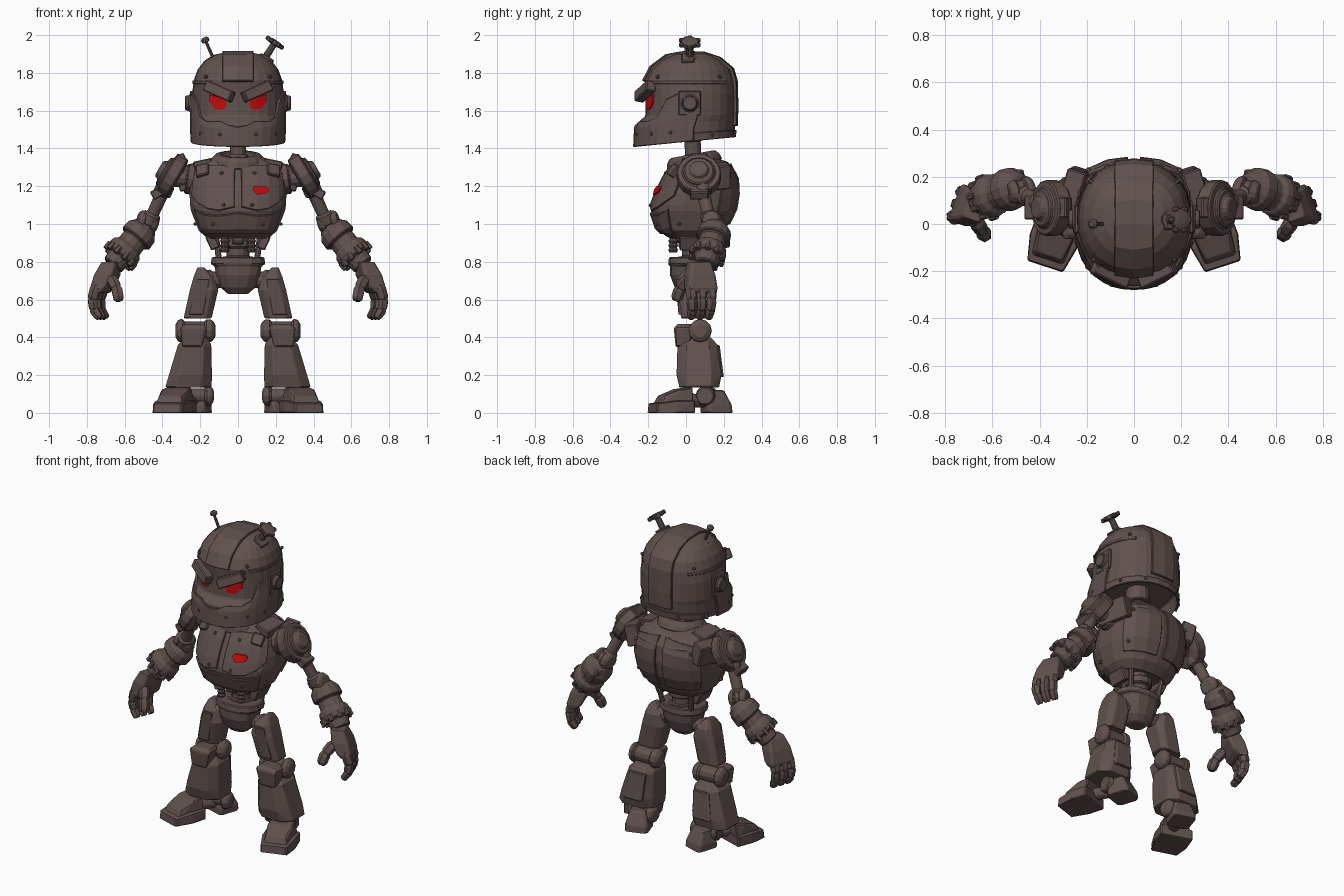
import bpy, bmesh
from math import sin, cos, pi, radians
from mathutils import Vector, Matrix

if "Cube" in bpy.data.objects:
    bpy.data.objects.remove(bpy.data.objects["Cube"])


def material(name, rgb):
    m = bpy.data.materials.new(name)
    m.use_nodes = True
    m.diffuse_color = (*rgb, 1)
    m.node_tree.nodes["Principled BSDF"].inputs["Base Color"].default_value = (*rgb, 1)
    return m


METAL = material("dark brown metal", (0.118, 0.083, 0.077))
RED = material("glowing red", (0.54, 0.003, 0.003))


def finish(name, bm, both=False, mat=METAL, bevel=0.006, solid=0):
    """Turn a bmesh into one object, or a left and right pair."""
    bmesh.ops.recalc_face_normals(bm, faces=bm.faces[:])
    for side in (1, -1) if both else (1,):
        if side < 0:
            bmesh.ops.scale(bm, vec=(-1, 1, 1), verts=bm.verts[:])
            bmesh.ops.reverse_faces(bm, faces=bm.faces[:])
        label = (("left_" if side > 0 else "right_") if both else "") + name
        mesh = bpy.data.meshes.new(label)
        bm.to_mesh(mesh)
        mesh.materials.append(mat)
        ob = bpy.data.objects.new(label, mesh)
        bpy.context.collection.objects.link(ob)
        if solid:
            mod = ob.modifiers.new("thickness", "SOLIDIFY")
            mod.thickness, mod.offset = solid, 0
        if bevel:
            mod = ob.modifiers.new("worn_edges", "BEVEL")
            mod.width, mod.segments, mod.angle_limit = bevel, 1, radians(35)
    bm.free()


def at(body, z, a, grow=0.0):
    """Point on a rounded body at height z, angle a from the front."""
    rings, p, tilt = body
    z = min(max(z, rings[0][0]), rings[-1][0])
    for lo, hi in zip(rings, rings[1:]):
        if z <= hi[0]:
            break
    t = (z - lo[0]) / (hi[0] - lo[0])
    rx, yf, yb = (lo[i] + (hi[i] - lo[i]) * t for i in (1, 2, 3))
    s, c = sin(a), cos(a)
    x = (rx + grow) * abs(s) ** (2 / p) * (1 if s > 0 else -1)
    y = (yf + yb) / 2 - ((yb - yf) / 2 + grow) * abs(c) ** (2 / p) * (1 if c > 0 else -1)
    return Vector((x, y, z + tilt * y * max(0, (1.6 - z) / 0.17)))


def skin(bm, rows, closed):
    for lo, hi in zip(rows, rows[1:]):
        n = len(lo)
        for i in range(n if closed else n - 1):
            j = (i + 1) % n
            bm.faces.new((lo[i], lo[j], hi[j], hi[i]))


def shell(name, body, n=20, recess=0, **kw):
    bm = bmesh.new()
    rows = [[bm.verts.new(at(body, r[0], 2 * pi * i / n)) for i in range(n)] for r in body[0]]
    skin(bm, rows, True)
    base = bm.faces.new(rows[0])
    bm.faces.new(rows[-1])
    bmesh.ops.recalc_face_normals(bm, faces=bm.faces[:])
    if recess:
        bmesh.ops.inset_region(bm, faces=[base], thickness=0.02, depth=0)
        bmesh.ops.translate(bm, vec=(0, 0, recess), verts=base.verts[:])
    finish(name, bm, **kw)


def band(name, body, angles, bottoms, tops, grow=0.004, solid=0.014, **kw):
    """Armour plate lying on a body; one bottom and top height per angle."""
    bm = bmesh.new()
    rows = [[bm.verts.new(at(body, b + (t - b) * k / 4, radians(a), grow))
             for a, b, t in zip(angles, bottoms, tops)] for k in range(5)]
    skin(bm, rows, False)
    finish(name, bm, solid=solid, bevel=0.003, **kw)


def turned(name, a, b, profile, n=12, **kw):
    """Lathe along the axis a-b; profile holds (position, radius)."""
    a, b = Vector(a), Vector(b)
    q = (b - a).to_track_quat("Z", "Y")
    bm = bmesh.new()
    rows = [[bm.verts.new(a + (b - a) * t + q @ Vector((r * cos(2 * pi * i / n), r * sin(2 * pi * i / n), 0)))
             for i in range(n)] for t, r in profile]
    skin(bm, rows, True)
    bm.faces.new(rows[0])
    bm.faces.new(rows[-1])
    finish(name, bm, **kw)


def hull(name, points, **kw):
    bm = bmesh.new()
    bmesh.ops.convex_hull(bm, input=[bm.verts.new(p) for p in points])
    finish(name, bm, **kw)


def slabs(*layers, cut=0.1):
    """Stacked rectangles (z, x0, x1, y0, y1) with their corners cut off."""
    return [Vector(p) for z, x0, x1, y0, y1 in layers
            for x, dx in ((x0, cut * (x1 - x0)), (x1, cut * (x0 - x1)))
            for y, dy in ((y0, cut * (y1 - y0)), (y1, cut * (y0 - y1)))
            for p in ((x + dx, y, z), (x, y + dy, z))]


def block(name, centre, size, turn=(0, 0, 0), **kw):
    bm = bmesh.new()
    m = Matrix.Translation(centre)
    for angle, axis in zip(turn, "XYZ"):
        m = m @ Matrix.Rotation(radians(angle), 4, axis)
    bmesh.ops.create_cube(bm, size=1, matrix=m @ Matrix.Diagonal((*size, 1)))
    finish(name, bm, **kw)


def rivets(name, body, spots, r=0.01):
    for z, a in spots:
        p, q = at(body, z, radians(a)), at(body, z, radians(a), 0.016)
        turned(name, p, q, [(0, r), (0.7, r), (1, r * 0.6)], 6, both=True, bevel=0)


# Head shell, jaw guard and brow
HEAD = ([(1.435, .242, -.268, .255), (1.54, .245, -.262, .264), (1.575, .246, -.215, .266), (1.69, .243, -.211, .266),
         (1.76, .234, -.218, .26), (1.815, .215, -.192, .24), (1.865, .178, -.14, .196), (1.895, .13, -.085, .145),
         (1.91, .06, -.03, .08)], 2.2, 0.1)
shell("head", HEAD, 28, recess=0.09)
angles = [-98, -75, -60, -50, -40, -28, -18, -10, 0, 10, 18, 28, 40, 50, 60, 75, 98]
heights = [1.7, 1.69, 1.66, 1.57, 1.55, 1.55, 1.55, 1.535, 1.525]
band("jaw_guard", HEAD, angles, [1.435] * 17, heights + heights[-2::-1], grow=0.004, solid=0.016)
band("head_rim", HEAD, range(98, 263, 15), [1.435] * 11, [1.48] * 11)
band("temple_plate", HEAD, [35, 50, 65, 80, 95, 115, 140], [1.74] * 7, [1.76] * 7, grow=0, both=True)
block("brow", (.1, -.217, 1.702), (.165, .055, .06), (0, -24, 24), both=True)
eye = [(.057, 1.665), (.066, 1.615), (.09, 1.603), (.125, 1.612), (.15, 1.645), (.153, 1.685), (.1, 1.67)]
hull("eye", [(x, .028 - .24 * (1 - (x / .245) ** 2.2) ** .455 - d, z) for x, z in eye for d in (.007, -.001)],
     both=True, mat=RED, bevel=0)
rivets("head_rivet", HEAD, [(1.49, 20), (1.49, 50), (1.49, 75), (1.78, 45), (1.78, 130), (1.62, 80), (1.46, 120), (1.46, 155)])

# Crest strip running over the skull and down the back
bm = bmesh.new()
path = [(-.224, 1.755), (-.185, 1.83), (-.105, 1.89), (0, 1.907), (.1, 1.902), (.18, 1.875), (.246, 1.82), (.264, 1.76), (.268, 1.62), (.264, 1.52)]
skin(bm, [[bm.verts.new((x, y + (.012 if y < -.1 else -.008) * (x != 0), z)) for x in (-.082, 0, .082)] for y, z in path], False)
finish("crest", bm, solid=0.02, bevel=0.003)

# Ears and antennae
block("ear_plate", (.244, .02, 1.64), (.022, .12, .13), both=True)
turned("ear", (.235, .02, 1.64), (.28, .02, 1.64), [(0, .05), (.5, .05), (.5, .042), (1, .038)], both=True)
turned("thin_antenna", (-.125, 0, 1.865), (-.18, 0, 1.988),
       [(0, .03), (.18, .03), (.2, .009), (.78, .008), (.8, .02), (.92, .022), (1, .012)], 8, bevel=0)
turned("valve_antenna", (.125, .02, 1.85), (.203, .02, 1.972),
       [(0, .035), (.3, .035), (.32, .02), (.8, .018), (.82, .045), (.97, .045), (1, .02)], 10, bevel=0)
for i in range(6):
    a = i * pi / 3
    block("valve_knob", (.195 + .036 * cos(a), .02 + .05 * sin(a), 1.96 - .024 * cos(a)), (.024, .026, .024), (0, 32, 0))
block("valve_base", (.15, .01, 1.865), (.07, .07, .05), (0, 35, 0))

# Neck and torso
turned("neck", (0, .04, 1.32), (0, .03, 1.54), [(0, .06), (.2, .06), (.2, .043), (.55, .043), (.55, .07), (1, .07)])
TORSO = ([(.92, .16, -.08, .15), (.965, .21, -.15, .205), (1.07, .252, -.186, .26), (1.1, .257, -.184, .266),
          (1.17, .26, -.155, .276), (1.27, .248, -.105, .268), (1.33, .205, -.06, .22), (1.35, .14, -.04, .15)], 2.5, 0)
shell("torso", TORSO, 18, recess=0.035)
turned("collar", (0, .045, 1.315), (0, .035, 1.37), [(0, .15), (.6, .14), (1, .12), (1, .09), (.5, .08)], 16)
band("breast_plate", TORSO, [2, 18, 34, 50, 64], [1.09, 1.07, 1.08, 1.11, 1.15], [1.3, 1.31, 1.31, 1.3, 1.28], both=True)
band("belly_plate", TORSO, range(-60, 61, 20), [.95] * 7, [1.08, 1.05, 1.045, 1.06, 1.045, 1.05, 1.08])
band("back_plate", TORSO, [120, 140, 160, 177], [1.0] * 4, [1.28, 1.3, 1.31, 1.32], both=True)
rivets("chest_rivet", TORSO, [(1.27, 15), (1.26, 50), (1.1, 12), (1.0, 30), (1.0, 75), (1.05, 130), (1.25, 135)])
block("chest_clasp", (.185, -.06, 1.28), (.07, .04, .07), (-35, 0, 20), both=True)
block("collar_plate", (.185, .06, 1.315), (.1, .17, .05), (0, 12, 0), both=True)
badge = [(.075, 1.185), (.088, 1.2), (.15, 1.198), (.167, 1.182), (.152, 1.163), (.1, 1.154)]
hull("chest_badge", [(x, -.158 + .5 * (z - 1.178) + .3 * (x - .09) - d, z) for x, z in badge for d in (0, .009)],
     mat=RED, bevel=0)
hull("repair_patch", [(-x - .02, y + .006, z) for x, y, z in
                      [(.08, -.163, 1.16), (.09, -.157, 1.18), (.13, -.15, 1.17), (.12, -.165, 1.1), (.09, -.182, 1.11)]] +
     [(-.12, -.1, 1.14)], bevel=0)

# Waist and pelvis
turned("spine", (0, .04, .78), (0, .04, .97), [(0, .085), (.25, .085), (.25, .06), (.5, .06), (.5, .08), (.75, .08), (.75, .055), (1, .055)])
turned("waist_spring", (.07, -.068, .85), (.07, -.068, .97),
       [(i / 10, .026 if i % 2 else .019) for i in range(11)], 8, both=True, bevel=0)
block("waist_bracket", (.135, .03, .905), (.05, .13, .08), (0, 25, 0), both=True)
turned("waist_rod", (.1, .09, .8), (.12, .12, .97), [(0, .016), (1, .016)], 8, both=True, bevel=0)
turned("front_hook", (-.03, -.06, .92), (.03, -.06, .92), [(0, .03), (1, .03)], 8)
PELVIS = ([(.63, .055, -.03, .07), (.665, .095, -.06, .1), (.73, .118, -.085, .125), (.78, .128, -.085, .13),
           (.785, .148, -.095, .14), (.825, .142, -.09, .135)], 2.4, 0)
shell("pelvis", PELVIS, 14)

# Legs
turned("hip_joint", (.08, .03, .71), (.19, .03, .69), [(0, .045), (.4, .045), (.5, .06), (1, .06)], both=True)
hull("thigh", slabs((.77, .18, .215, .0, .07), (.72, .125, .235, -.04, .105), (.65, .105, .255, -.05, .11),
                    (.5, .14, .288, -.025, .105), cut=.2), both=True)
hull("thigh_plate", slabs((.71, .15, .215, -.055, -.02), (.52, .185, .26, -.04, .0)), both=True)
turned("knee_joint", (.12, .075, .435), (.33, .075, .435),
       [(0, .035), (.1, .06), (.25, .06), (.25, .048), (.8, .048), (.8, .062), (.93, .06), (1, .035)], both=True)
hull("knee_cap", slabs((.47, .18, .28, -.045, .04), (.45, .165, .305, -.065, .04), (.35, .19, .295, -.055, .02)), both=True)
hull("shin", slabs((.4, .17, .28, -.01, .13), (.36, .142, .318, -.045, .168), (.2, .138, .365, -.05, .188),
                   (.135, .14, .385, -.035, .175), cut=.22), both=True)
hull("calf_plate", slabs((.36, .17, .28, .12, .178), (.19, .18, .31, .13, .2)), both=True)
turned("ankle_gear", (.13, .12, .09), (.31, .1, .09), [(0, .035), (.1, .055), (.25, .055), (.25, .04), (.8, .04), (.8, .055), (1, .05)], 10, both=True)
turned("ankle_link", (.23, .13, .06), (.31, -.03, .07), [(0, .035), (1, .04)], 8, both=True)
foot = Matrix.Translation((.318, 0, 0)) @ Matrix.Rotation(radians(18), 4, "Z")
hull("toe_sole", [foot @ Vector(p) for p in [(x * w, y, z) for x in (-1, 1) for w, y, z in
     [(.08, -.19, 0), (.078, -.185, .05), (.1, -.08, .065), (.105, -.08, 0), (.1, .02, 0), (.1, .02, .065)]]], both=True)
hull("toe_cap", [foot @ Vector(p) for p in [(x * w, y, z) for x in (-1, 1) for w, y, z in
     [(.07, -.165, .04), (.06, -.14, .09), (.075, -.05, .125), (.07, .015, .135), (.09, .015, .04)]]], both=True)
heel = Matrix.Translation((.225, .15, 0)) @ Matrix.Rotation(radians(18), 4, "Z")
hull("heel", [heel @ p for p in slabs((0, -.07, .07, -.06, .085), (.04, -.07, .07, -.06, .08), (.12, -.05, .05, -.04, .04))], both=True)

# Shoulders and upper arms
turned("shoulder_axle", (.2, .08, 1.23), (.35, .07, 1.25), [(0, .08), (.5, .08), (.5, .05), (1, .05)], both=True)
block("shoulder_mount", (.255, .13, 1.25), (.085, .2, .13), (0, 15, 18), both=True)
turned("shoulder_disc", (.315, .068, 1.235), (.418, .068, 1.296),
       [(0, .08), (.08, .118), (.62, .118), (.64, .085), (.8, .08), (.8, .055), (1, .045)], 16, both=True)
block("shoulder_clamp", (.298, .07, 1.34), (.05, .09, .06), (0, 28, 0), both=True)
block("shoulder_stop", (.425, .07, 1.165), (.07, .1, .05), (0, 30, 0), both=True)
turned("upper_arm", (.38, .08, 1.21), (.475, .13, 1.0), [(0, .05), (.25, .05), (.25, .036), (.75, .034), (.75, .046), (1, .046)], 10, both=True)

# Elbows, forearms and cuffs
turned("elbow", (.425, .15, 1.0), (.53, .13, 1.03), [(0, .04), (.15, .058), (.4, .058), (.4, .045), (.7, .045), (.7, .055), (1, .04)], both=True)
turned("forearm", (.475, .165, 1.0), (.665, .1, .78),
       [(0, .05), (.1, .07), (.18, .088), (.36, .092), (.37, .07), (.55, .072), (.58, .088), (.68, .094), (.8, .09), (.82, .065), (1, .058)], 14, both=True)
wrist_turn = Vector((.19, -.065, -.22)).to_track_quat("Z", "Y")
for i in range(10):
    a = i * pi / 5
    p = Vector((.61, .116, .845)) + wrist_turn @ Vector((.086 * cos(a), .086 * sin(a), 0))
    turned("cuff_stud", p, p + wrist_turn @ Vector((0, 0, .04)), [(0, .015), (1, .015)], 6, both=True, bevel=0)
block("forearm_plate", (.52, .205, .93), (.07, .04, .1), (0, -40, -15), both=True)

# Hands, turned so the knuckles face out and forward
hand = Matrix.Translation((.685, .07, 0)) @ Matrix.Rotation(radians(20), 4, "Z")
hull("palm", [hand @ p for p in slabs((.8, -.055, .025, -.05, .06), (.73, -.045, .06, -.075, .075),
                                      (.66, -.01, .08, -.085, .08), (.635, .015, .075, -.08, .075))], both=True)
for y in (-.065, -.01, .045):
    joints = [hand @ Vector(p) for p in [(.045, y, .67), (.067, y, .6), (.06, y * .95, .545), (.032, y * .9, .505)]]
    for k, (a, b) in enumerate(zip(joints, joints[1:])):
        turned("finger_joint", a, b, [(-.1, .024), (.2, .031 - .002 * k), (.85, .03 - .003 * k), (1.1, .018)], 6, both=True, bevel=0)
thumb = [(.67, .01, .71), (.643, -.03, .66), (.63, -.052, .6)]
for a, b in zip(thumb, thumb[1:]):
    turned("thumb_joint", a, b, [(-.1, .024), (.2, .033), (.85, .031), (1.1, .02)], 6, both=True, bevel=0)
